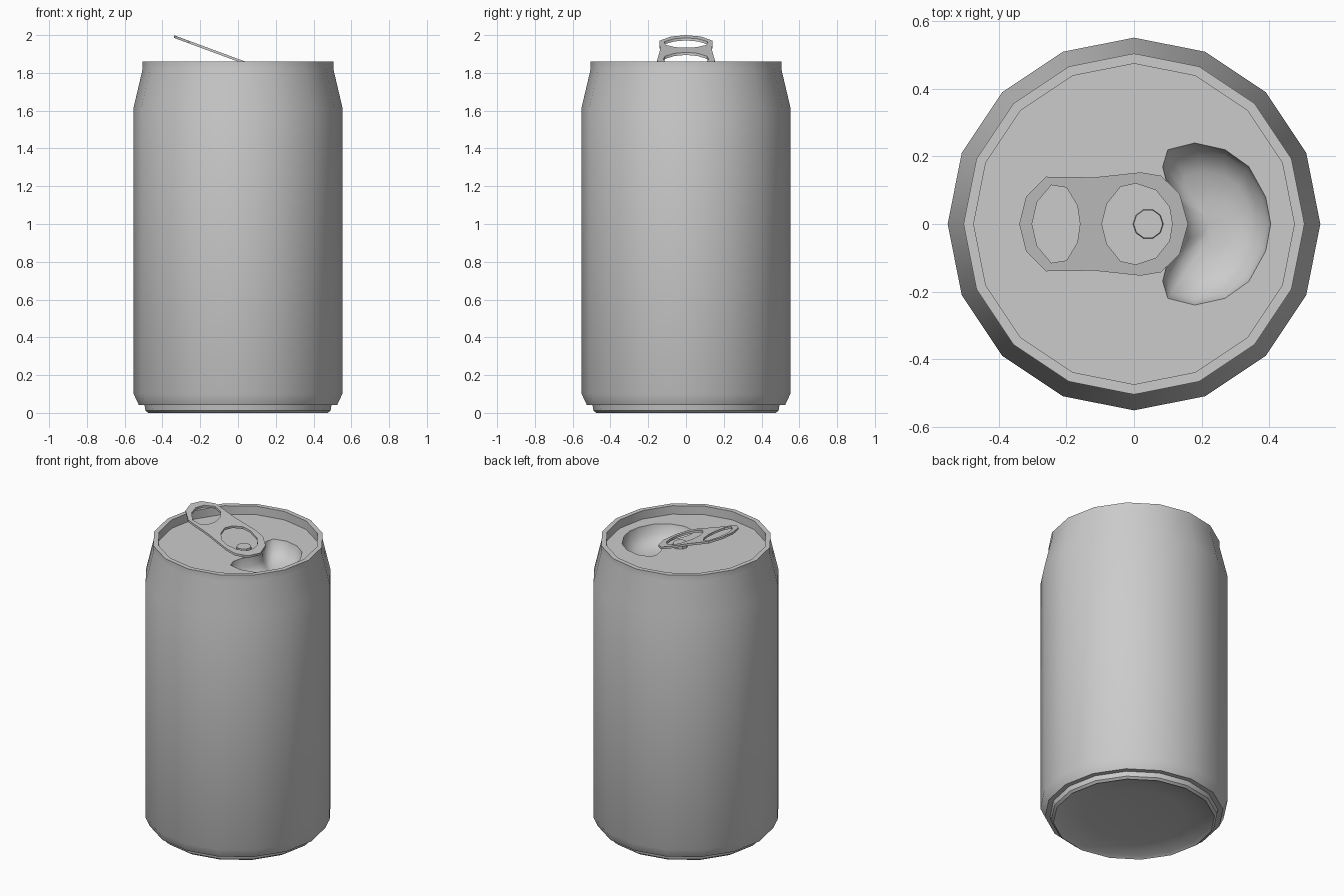
import bpy, bmesh, math

SIDES = 16
LID_Z = 1.805

cube = bpy.data.objects.get("Cube")
if cube:
    bpy.data.objects.remove(cube, do_unlink=True)

grey = bpy.data.materials.new("aluminium_grey")
grey.use_nodes = True
colour = (0.6, 0.6, 0.6, 1)
grey.diffuse_color = colour
grey.node_tree.nodes["Principled BSDF"].inputs["Base Color"].default_value = colour


def finish(obj, angle=35):
    """Assign the material and smooth everything but sharp edges."""
    obj.data.materials.clear()
    obj.data.materials.append(grey)
    bpy.ops.object.select_all(action='DESELECT')
    obj.select_set(True)
    bpy.context.view_layer.objects.active = obj
    bpy.ops.object.shade_smooth_by_angle(angle=math.radians(angle))
    return obj


def revolve(name, profile, sides, centre=(0, 0, 0)):
    """Turn an (r, z) profile around the vertical axis."""
    bm = bmesh.new()
    verts = [bm.verts.new((r, 0, z)) for r, z in profile]
    edges = [bm.edges.new(pair) for pair in zip(verts, verts[1:])]
    bmesh.ops.spin(bm, geom=verts + edges, axis=(0, 0, 1), cent=(0, 0, 0),
                   angle=math.tau, steps=sides)
    bmesh.ops.remove_doubles(bm, verts=bm.verts, dist=0.0005)
    bmesh.ops.recalc_face_normals(bm, faces=bm.faces)
    mesh = bpy.data.meshes.new(name)
    bm.to_mesh(mesh)
    bm.free()
    obj = bpy.data.objects.new(name, mesh)
    obj.location = centre
    bpy.context.collection.objects.link(obj)
    return finish(obj)


def mirrored(half):
    """Close a half outline whose ends lie on y = 0."""
    return half + [(x, -y) for x, y in reversed(half[1:-1])]


def sheet(name, loops, thickness=0.0):
    """Flat sheet; the first loop is the outline, the rest are holes."""
    curve = bpy.data.curves.new(name, 'CURVE')
    curve.dimensions = '2D'
    curve.fill_mode = 'BOTH'
    curve.extrude = thickness / 2
    for loop in loops:
        spline = curve.splines.new('POLY')
        spline.points.add(len(loop) - 1)
        for point, (x, y) in zip(spline.points, loop):
            point.co = (x, y, 0, 1)
        spline.use_cyclic_u = True
    obj = bpy.data.objects.new(name, curve)
    bpy.context.collection.objects.link(obj)
    bpy.ops.object.select_all(action='DESELECT')
    obj.select_set(True)
    bpy.context.view_layer.objects.active = obj
    bpy.ops.object.convert(target='MESH')
    obj = bpy.context.view_layer.objects.active
    bm = bmesh.new()
    bm.from_mesh(obj.data)
    bmesh.ops.remove_doubles(bm, verts=bm.verts, dist=0.0005)
    bmesh.ops.recalc_face_normals(bm, faces=bm.faces)
    if thickness == 0:
        for face in bm.faces:
            if face.normal.z < 0:
                face.normal_flip()
    bm.to_mesh(obj.data)
    bm.free()
    return obj


# Can wall with foot, shoulder and rim
revolve("can_body", [
    (0, 0.035), (0.3, 0.028), (0.455, 0.012), (0.475, 0), (0.49, 0.012),
    (0.495, 0.042), (0.525, 0.042), (0.552, 0.1), (0.552, 1.62),
    (0.505, 1.82), (0.505, 1.86), (0.475, 1.86), (0.475, LID_Z)], SIDES)

# Lid with the drinking opening
circle = [(0.475 * math.cos(math.tau * i / SIDES), 0.475 * math.sin(math.tau * i / SIDES))
          for i in range(SIDES)]
mouth = mirrored([(0.405, 0), (0.39, 0.08), (0.34, 0.17), (0.27, 0.22), (0.18, 0.24),
                  (0.1, 0.22), (0.085, 0.17), (0.1, 0.11), (0.13, 0.06), (0.14, 0)])
lid = sheet("lid", [circle, mouth])
lid.location.z = LID_Z
finish(lid)

# Hollow below the opening, as shrinking rings
bm = bmesh.new()
rings = []
for scale, depth in ((1, 0), (0.93, 0.06), (0.65, 0.1), (0.3, 0.115)):
    rings.append([bm.verts.new((0.25 + (x - 0.25) * scale, y * scale, LID_Z - depth))
                  for x, y in mouth])
count = len(mouth)
for outer, inner in zip(rings, rings[1:]):
    for i in range(count):
        j = (i + 1) % count
        bm.faces.new((outer[i], outer[j], inner[j], inner[i]))
bm.faces.new(rings[-1])
mesh = bpy.data.meshes.new("mouth_hollow")
bm.to_mesh(mesh)
bm.free()
hollow = bpy.data.objects.new("mouth_hollow", mesh)
bpy.context.collection.objects.link(hollow)
finish(hollow, 80)

# Pull tab with finger hole and rivet hole, raised at the finger end
outline = mirrored([(-0.34, 0), (-0.32, 0.08), (-0.26, 0.14), (-0.12, 0.138), (0.02, 0.153),
                    (0.08, 0.143), (0.135, 0.09), (0.16, 0)])
finger_hole = mirrored([(-0.302, 0), (-0.287, 0.065), (-0.245, 0.115), (-0.2, 0.108),
                        (-0.168, 0.055), (-0.16, 0)])
rivet_hole = mirrored([(-0.095, 0), (-0.08, 0.06), (-0.04, 0.11), (0.005, 0.12),
                       (0.065, 0.1), (0.105, 0.05), (0.113, 0)])
tab = sheet("pull_tab", [outline, finger_hole, rivet_hole], 0.014)
for vert in tab.data.vertices:
    vert.co.z += 1.867 - 0.37 * vert.co.x
finish(tab)

# Rivet holding the tab
revolve("rivet", [(0.045, LID_Z), (0.043, 1.828), (0, 1.828)], 10, (0.042, 0, 0))
